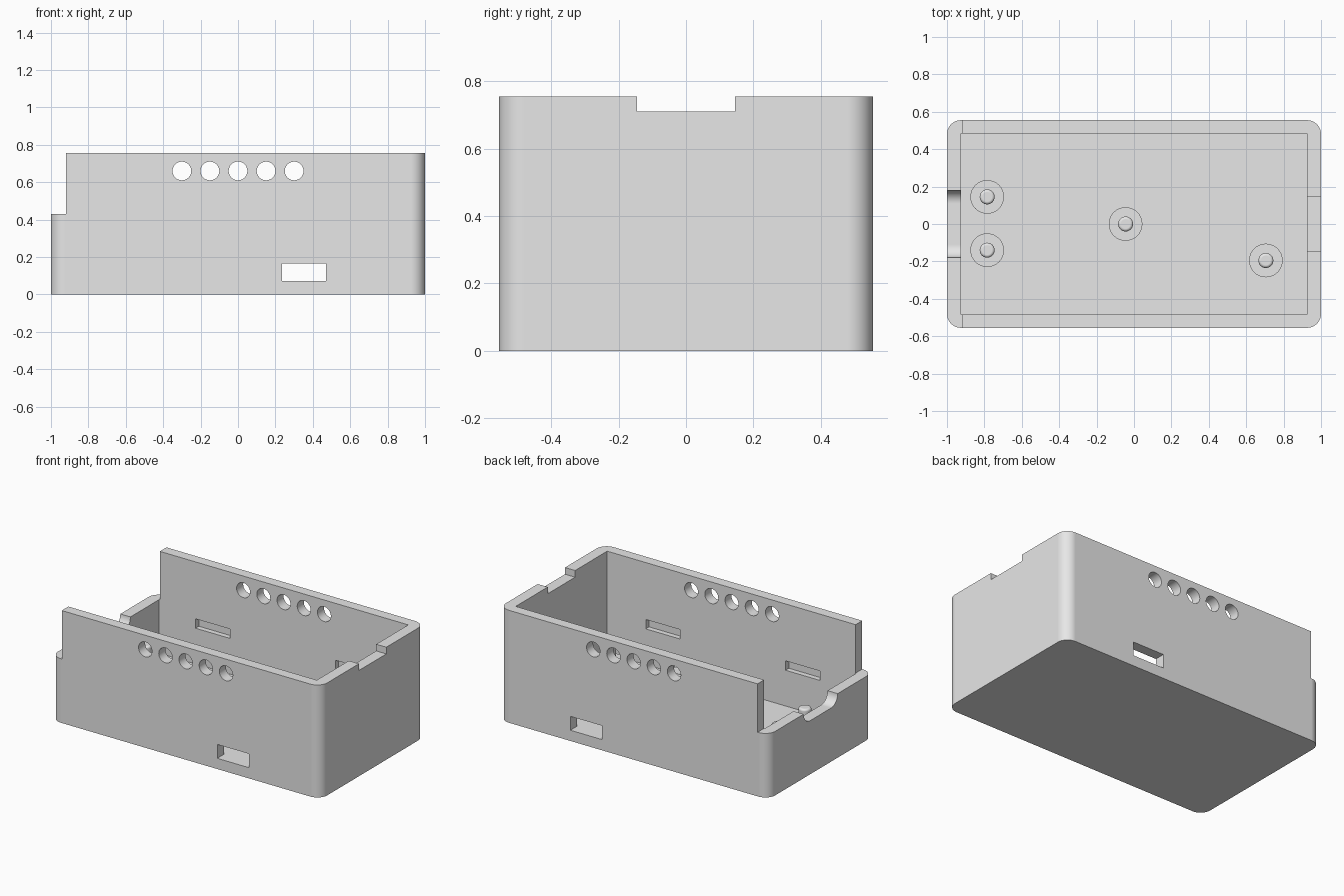
import bpy, bmesh, math
from mathutils import Vector

if "Cube" in bpy.data.objects:
    bpy.data.objects.remove(bpy.data.objects["Cube"], do_unlink=True)

# Main dimensions
HX, HY, HEIGHT = 1.0, 0.555, 0.755
INX, INY, FLOOR = 0.925, 0.485, 0.07
LOW_END = 0.43

grey = bpy.data.materials.new("light_grey_plastic")
grey.use_nodes = True
grey.diffuse_color = (0.8, 0.8, 0.8, 1)
grey.node_tree.nodes["Principled BSDF"].inputs["Base Color"].default_value = (0.8, 0.8, 0.8, 1)


def prism(name, points, direction):
    """Extrude a closed outline along a direction."""
    bm = bmesh.new()
    face = bm.faces.new([bm.verts.new(p) for p in points])
    new = bmesh.ops.extrude_face_region(bm, geom=[face])["geom"]
    verts = [g for g in new if isinstance(g, bmesh.types.BMVert)]
    bmesh.ops.translate(bm, verts=verts, vec=Vector(direction))
    bmesh.ops.recalc_face_normals(bm, faces=bm.faces)
    mesh = bpy.data.meshes.new(name)
    bm.to_mesh(mesh)
    bm.free()
    obj = bpy.data.objects.new(name, mesh)
    bpy.context.collection.objects.link(obj)
    mesh.materials.append(grey)
    return obj


def box(name, x0, x1, y0, y1, z0, z1):
    outline = [(x0, y0, z0), (x1, y0, z0), (x1, y1, z0), (x0, y1, z0)]
    return prism(name, outline, (0, 0, z1 - z0))


def arc(cx, cy, r, start, end, steps):
    angles = [math.radians(start + (end - start) * i / steps) for i in range(steps + 1)]
    return [(cx + r * math.cos(a), cy + r * math.sin(a)) for a in angles]


def cut(target, cutter):
    """Subtract a cutter, then discard it."""
    mod = target.modifiers.new("cut", "BOOLEAN")
    mod.operation, mod.solver, mod.object = "DIFFERENCE", "EXACT", cutter
    bpy.context.view_layer.objects.active = target
    bpy.ops.object.modifier_apply(modifier=mod.name)
    bpy.data.objects.remove(cutter, do_unlink=True)


def finish(obj):
    bpy.ops.object.select_all(action="DESELECT")
    obj.select_set(True)
    bpy.context.view_layer.objects.active = obj
    bpy.ops.object.shade_smooth_by_angle(angle=math.radians(30))
    mod = obj.modifiers.new("flat_panels", "WEIGHTED_NORMAL")
    mod.keep_sharp = True


# Tray body with rounded upright corners
R = 0.075
outline = []
for sx, sy, start in ((1, 1, 0), (-1, 1, 90), (-1, -1, 180), (1, -1, 270)):
    outline += arc(sx * (HX - R), sy * (HY - R), R, start, start + 90, 12)
body = prism("enclosure_body", [(x, y, 0) for x, y in outline], (0, 0, HEIGHT))
cut(body, box("cavity", -INX, INX, -INY, INY, FLOOR, 1))

# Lowered end wall and the shallow notch in the opposite one
cut(body, box("end_opening", -1.1, -0.92, -0.7, 0.7, LOW_END, 1))
cut(body, box("end_notch", 0.85, 1.1, -0.145, 0.145, 0.71, 1))

# Cable rest with rounded lower corners in the low end wall
rest = [(0.18, 0.6)] + arc(0.11, 0.43, 0.07, 0, -90, 10)
rest += arc(-0.11, 0.43, 0.07, -90, -180, 10) + [(-0.18, 0.6)]
cut(body, prism("cable_rest", [(-1.1, y, z) for y, z in rest], (0.2, 0, 0)))

# Row of round vents through both long walls
for i in range(5):
    ring = arc(-0.3 + 0.15 * i, 0.66, 0.05, 0, 360, 32)[:-1]
    cut(body, prism("vent", [(x, -0.7, z) for x, z in ring], (0, 1.4, 0)))

# Port opening through both long walls
cut(body, box("port", 0.235, 0.47, -0.7, 0.7, FLOOR + 0.002, 0.165))

# Blind clip slots inside both long walls
for x in (-0.655, 0.383):
    for y in (-INY, INY):
        cut(body, box("clip_slot", x, x + 0.255, y - 0.035, y + 0.035, 0.31, 0.373))
finish(body)


def standoff(name, x, y):
    """Turned post with a rounded locating pin on top."""
    tip = arc(0.025, 0.285, 0.015, 0, 90, 5)
    profile = [(0.09, FLOOR - 0.02), (0.09, 0.2), (0.04, 0.2)] + tip
    steps = 32
    bm = bmesh.new()
    rings = []
    for r, z in profile:
        rings.append([bm.verts.new((x + px, y + py, z))
                      for px, py in arc(0, 0, r, 0, 360, steps)[:-1]])
    for low, high in zip(rings, rings[1:]):
        for i in range(steps):
            j = (i + 1) % steps
            bm.faces.new((low[i], low[j], high[j], high[i]))
    bm.faces.new(rings[-1])
    bm.faces.new(rings[0][::-1])
    bmesh.ops.recalc_face_normals(bm, faces=bm.faces)
    mesh = bpy.data.meshes.new(name)
    bm.to_mesh(mesh)
    bm.free()
    mesh.materials.append(grey)
    obj = bpy.data.objects.new(name, mesh)
    bpy.context.collection.objects.link(obj)
    finish(obj)


# Board standoffs on the floor
for n, (x, y) in enumerate([(-0.785, 0.145), (-0.785, -0.14), (-0.045, 0.0), (0.705, -0.195)]):
    standoff(f"board_standoff_{n + 1}", x, y)
